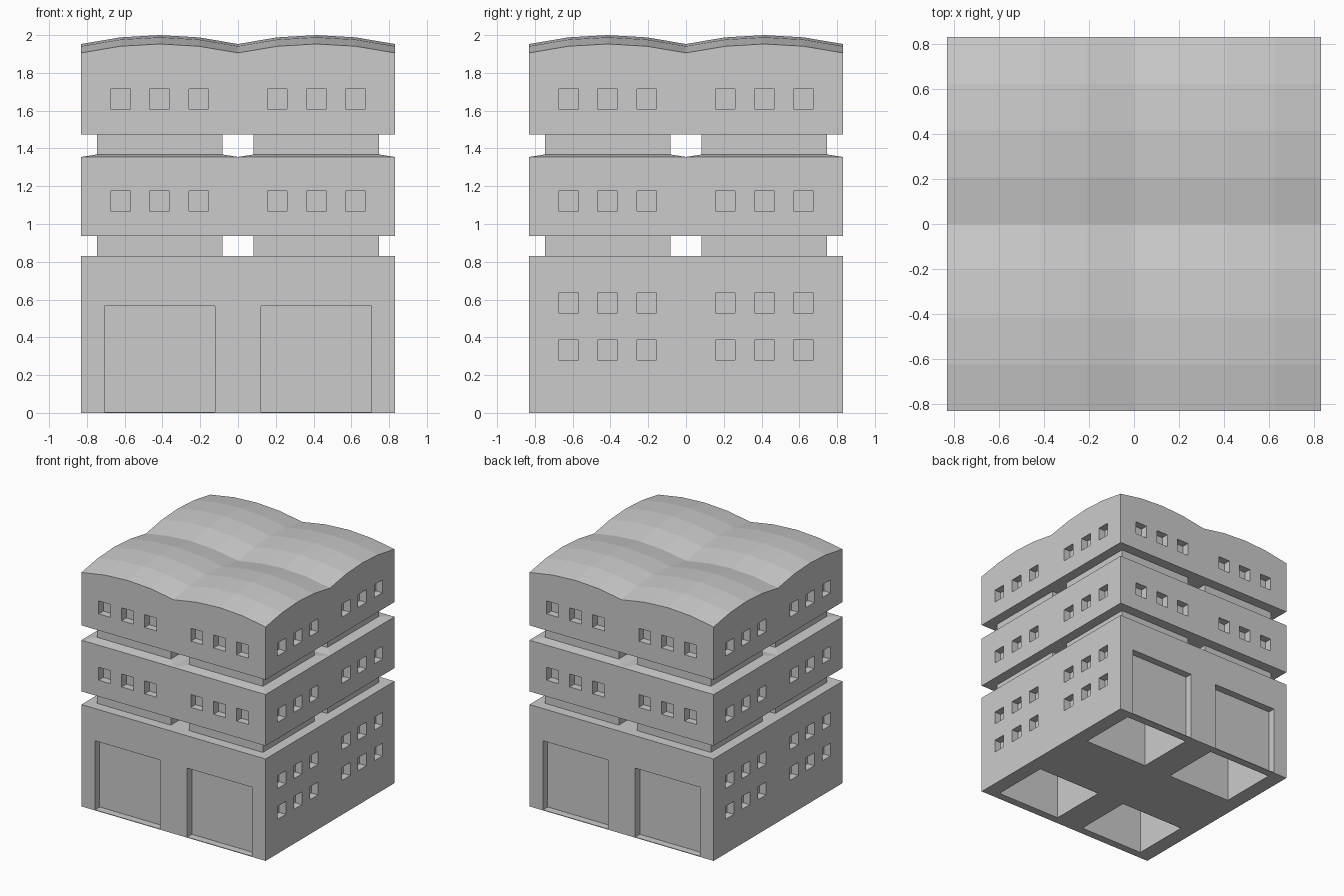
import bpy
import bmesh
from mathutils import Matrix, Vector

cube = bpy.data.objects.get("Cube")
if cube:
    bpy.data.objects.remove(cube, do_unlink=True)

HALF = 0.83          # half the width of the building
MID = HALF / 2       # centre of each quarter
DEPTH = 0.06         # recess depth of windows and doors
WINDOW = 0.105
SIGNS = (-1, 1)

concrete = bpy.data.materials.new("concrete_grey")
concrete.use_nodes = True
GREY = (0.6, 0.6, 0.6, 1)
concrete.diffuse_color = GREY
concrete.node_tree.nodes["Principled BSDF"].inputs["Base Color"].default_value = GREY


def make_object(name, bm):
    bmesh.ops.recalc_face_normals(bm, faces=bm.faces)
    mesh = bpy.data.meshes.new(name)
    bm.to_mesh(mesh)
    bm.free()
    mesh.materials.append(concrete)
    obj = bpy.data.objects.new(name, mesh)
    bpy.context.collection.objects.link(obj)
    return obj


def add_box(bm, low, high):
    low, high = Vector(low), Vector(high)
    matrix = Matrix.Translation((low + high) / 2) @ Matrix.Diagonal((*(high - low), 1))
    bmesh.ops.create_cube(bm, size=1, matrix=matrix)


def add_recess(bm, side, axis, centre, width, z0, z1):
    """Box cutting DEPTH into the wall facing side along axis."""
    inner, outer = sorted((side * (HALF - DEPTH), side * (HALF + 0.1)))
    low, high = [0, 0, z0], [0, 0, z1]
    low[axis], high[axis] = inner, outer
    low[1 - axis], high[1 - axis] = centre - width / 2, centre + width / 2
    add_box(bm, low, high)


def add_windows(bm, axis, z):
    for side in SIGNS:
        for half in SIGNS:
            for offset in (-0.207, 0, 0.207):
                add_recess(bm, side, axis, half * MID + offset, WINDOW, z, z + WINDOW)


def carve(obj, cutter_bm):
    cutter = make_object("cutter", cutter_bm)
    cutter.hide_render = True
    mod = obj.modifiers.new("openings", 'BOOLEAN')
    mod.operation = 'DIFFERENCE'
    mod.solver = 'EXACT'
    mod.object = cutter
    bpy.context.view_layer.objects.active = obj
    bpy.ops.object.modifier_apply(modifier=mod.name)
    bpy.data.objects.remove(cutter, do_unlink=True)


def make_necks(name, sections):
    """Four square necks lofted through (half width, height) sections."""
    bm = bmesh.new()
    for sx in SIGNS:
        for sy in SIGNS:
            rings = []
            for half, z in sections:
                corners = ((-half, -half), (half, -half), (half, half), (-half, half))
                rings.append([bm.verts.new((sx * MID + x, sy * MID + y, z)) for x, y in corners])
            for a, b in zip(rings, rings[1:]):
                for i in range(4):
                    j = (i + 1) % 4
                    bm.faces.new((a[i], a[j], b[j], b[i]))
    return make_object(name, bm)


# Ground floor: doors front and back, two window rows on the sides, hollow garages
bm = bmesh.new()
add_box(bm, (-HALF, -HALF, 0), (HALF, HALF, 0.83))
ground_floor = make_object("ground_floor", bm)
cut = bmesh.new()
for side in SIGNS:
    for half in SIGNS:
        add_recess(cut, side, 1, half * MID, 0.585, 0.005, 0.567)
        y0, y1 = sorted((side * 0.28, side * 0.765))
        add_box(cut, (half * MID - 0.29, y0, -0.1), (half * MID + 0.29, y1, 0.56))
for z in (0.28, 0.53):
    add_windows(cut, 0, z)
carve(ground_floor, cut)

# Middle floor
bm = bmesh.new()
add_box(bm, (-HALF, -HALF, 0.937), (HALF, HALF, 1.355))
middle_floor = make_object("middle_floor", bm)
cut = bmesh.new()
for axis in (0, 1):
    add_windows(cut, axis, 1.07)
carve(middle_floor, cut)

# Top floor with a roof of four shallow domes
bm = bmesh.new()
STEPS = 8
bmesh.ops.create_grid(bm, x_segments=STEPS, y_segments=STEPS, size=HALF)
roof = bm.faces[:]
base = bmesh.ops.extrude_face_region(bm, geom=roof)["geom"]
top_verts = {v for v in base if isinstance(v, bmesh.types.BMVert)}
RISE = (0, 0.035, 0.047, 0.035)


def rise(value):
    return RISE[round((value + HALF) / (2 * HALF) * STEPS) % 4]


for v in bm.verts:
    v.co.z = 1.906 + rise(v.co.x) + rise(v.co.y) if v in top_verts else 1.475
top_floor = make_object("top_floor", bm)
cut = bmesh.new()
for axis in (0, 1):
    add_windows(cut, axis, 1.61)
carve(top_floor, cut)

# Recessed necks between the floors; the upper ones have a sloping skirt
make_necks("lower_necks", ((0.332, 0.83), (0.332, 0.937)))
make_necks("upper_necks", ((MID, 1.355), (0.332, 1.368), (0.332, 1.475)))
